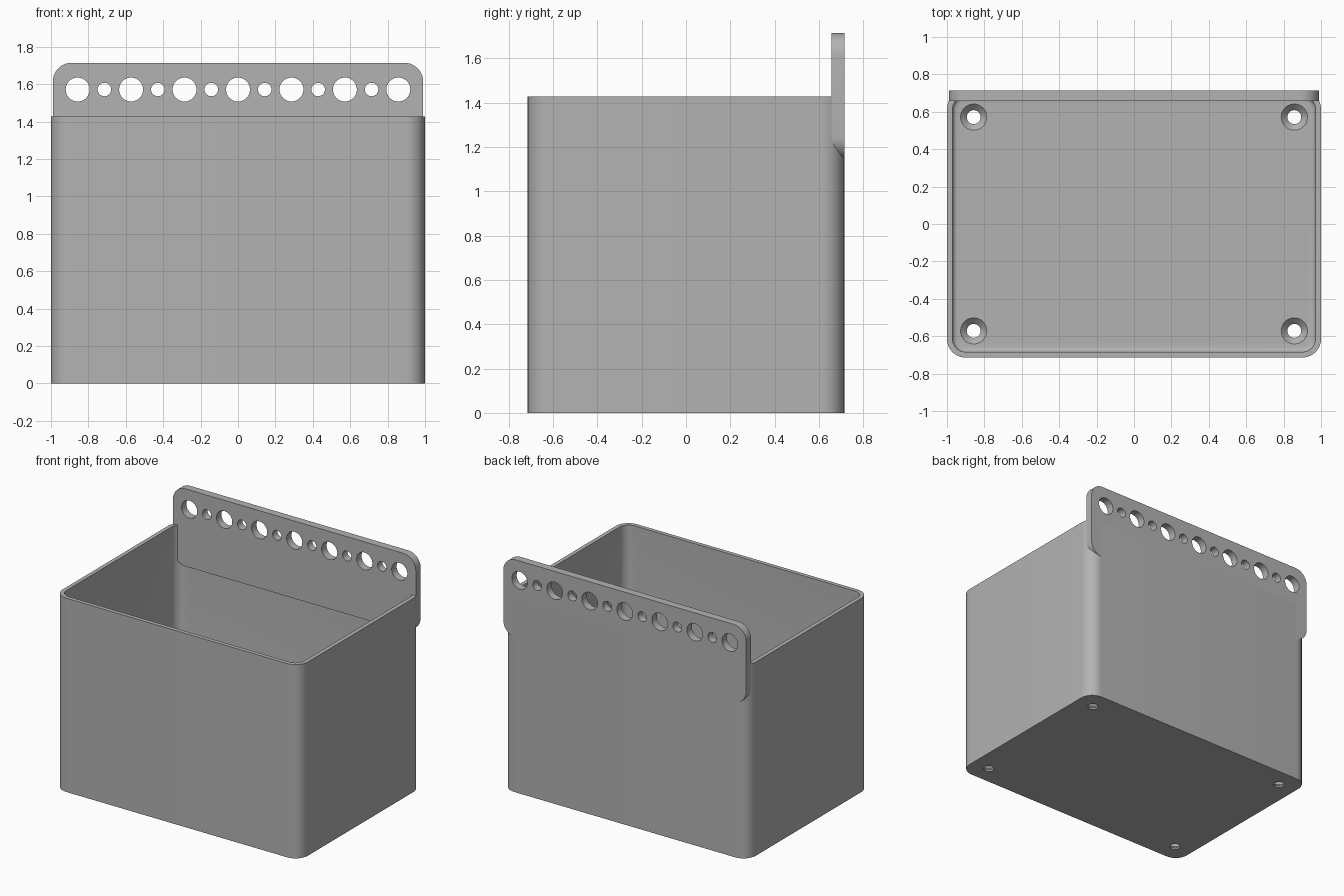
import bpy, bmesh, math
from mathutils import Matrix

cube = bpy.data.objects.get("Cube")
if cube:
    bpy.data.objects.remove(cube, do_unlink=True)

U = 1 / 7          # hole grid pitch
WALL = 0.03
FLOOR = 0.045
HX, HY, TOP = 1.0, 5 * U, 10 * U

grey = bpy.data.materials.new("grey plastic")
grey.use_nodes = True
grey.diffuse_color = (0.45, 0.45, 0.45, 1)
grey.node_tree.nodes["Principled BSDF"].inputs["Base Color"].default_value = (0.45, 0.45, 0.45, 1)


def outline(hx, hy, r, steps=10):
    """Rounded rectangle; a circle when hx = hy = r."""
    points = []
    for k, (sx, sy) in enumerate([(1, 1), (-1, 1), (-1, -1), (1, -1)]):
        for i in range(steps + 1):
            a = (k + i / steps) * math.pi / 2
            points.append((sx * (hx - r) + r * math.cos(a), sy * (hy - r) + r * math.sin(a)))
    return points


def add_stack(bm, levels, matrix=Matrix()):
    """Closed solid through rounded outlines (z, hx, hy, r)."""
    rings = [[bm.verts.new(matrix @ Matrix.Translation((x, y, z)).translation)
              for x, y in outline(hx, hy, r)] for z, hx, hy, r in levels]
    for low, high in zip(rings, rings[1:]):
        for i in range(len(low)):
            j = (i + 1) % len(low)
            bm.faces.new((low[i], low[j], high[j], high[i]))
    bm.faces.new(rings[0][::-1])
    bm.faces.new(rings[-1])


def finish(name, bm):
    bmesh.ops.remove_doubles(bm, verts=bm.verts, dist=1e-5)
    bmesh.ops.recalc_face_normals(bm, faces=bm.faces)
    mesh = bpy.data.meshes.new(name)
    bm.to_mesh(mesh)
    bm.free()
    mesh.materials.append(grey)
    obj = bpy.data.objects.new(name, mesh)
    bpy.context.collection.objects.link(obj)
    return obj


def cut(obj, cutter):
    mod = obj.modifiers.new("cut", "BOOLEAN")
    mod.operation, mod.solver, mod.object = "DIFFERENCE", "EXACT", cutter
    bpy.ops.object.select_all(action="DESELECT")
    bpy.context.view_layer.objects.active = obj
    obj.select_set(True)
    bpy.ops.object.modifier_apply(modifier=mod.name)
    bpy.data.objects.remove(cutter, do_unlink=True)


# Bin body
bm = bmesh.new()
add_stack(bm, [(0, HX, HY, 0.1), (TOP, HX, HY, 0.1)])
body = finish("bin_body", bm)

# Cavity with a filleted floor edge
bm = bmesh.new()
FILLET = 0.025
levels = []
for i in range(6):
    a = i / 5 * math.pi / 2
    inset = WALL + FILLET * (1 - math.sin(a))
    levels.append((FLOOR + FILLET * (1 - math.cos(a)), HX - inset, HY - inset, 0.1 - inset))
levels.append((TOP + 0.1, HX - WALL, HY - WALL, 0.1 - WALL))
add_stack(bm, levels)
cut(body, finish("cavity_cutter", bm))

# Countersunk screw holes in the floor
bm = bmesh.new()
for sx in (-1, 1):
    for sy in (-1, 1):
        profile = [(-0.05, 0.037), (FLOOR - 0.033, 0.037), (FLOOR, 0.07), (FLOOR + 0.02, 0.07)]
        add_stack(bm, [(z, r, r, r) for z, r in profile],
                  Matrix.Translation((sx * 6 * U, sy * 4 * U, 0)))
cut(body, finish("screw_cutter", bm))

# Hanging plate along the back
THICK = 0.057
upright = Matrix.Rotation(math.pi / 2, 4, "X")
bm = bmesh.new()
add_stack(bm, [(-THICK / 2, 0.99, 2 * U, 0.1), (THICK / 2, 0.99, 2 * U, 0.1)],
          Matrix.Translation((0, HY - THICK / 2, 10 * U)) @ upright)
plate = finish("hanging_plate", bm)

# Alternating large and small holes
bm = bmesh.new()
for i in range(-6, 7):
    r = 0.064 if i % 2 == 0 else 0.036
    add_stack(bm, [(-0.1, r, r, r), (0.1, r, r, r)],
              Matrix.Translation((i * U, HY - THICK / 2, 11 * U)) @ upright)
cut(plate, finish("hole_cutter", bm))

# Smooth shading with sharp edges kept
bpy.ops.object.select_all(action="DESELECT")
for obj in (body, plate):
    obj.select_set(True)
    bpy.context.view_layer.objects.active = obj
bpy.ops.object.shade_smooth_by_angle(angle=math.radians(30))
